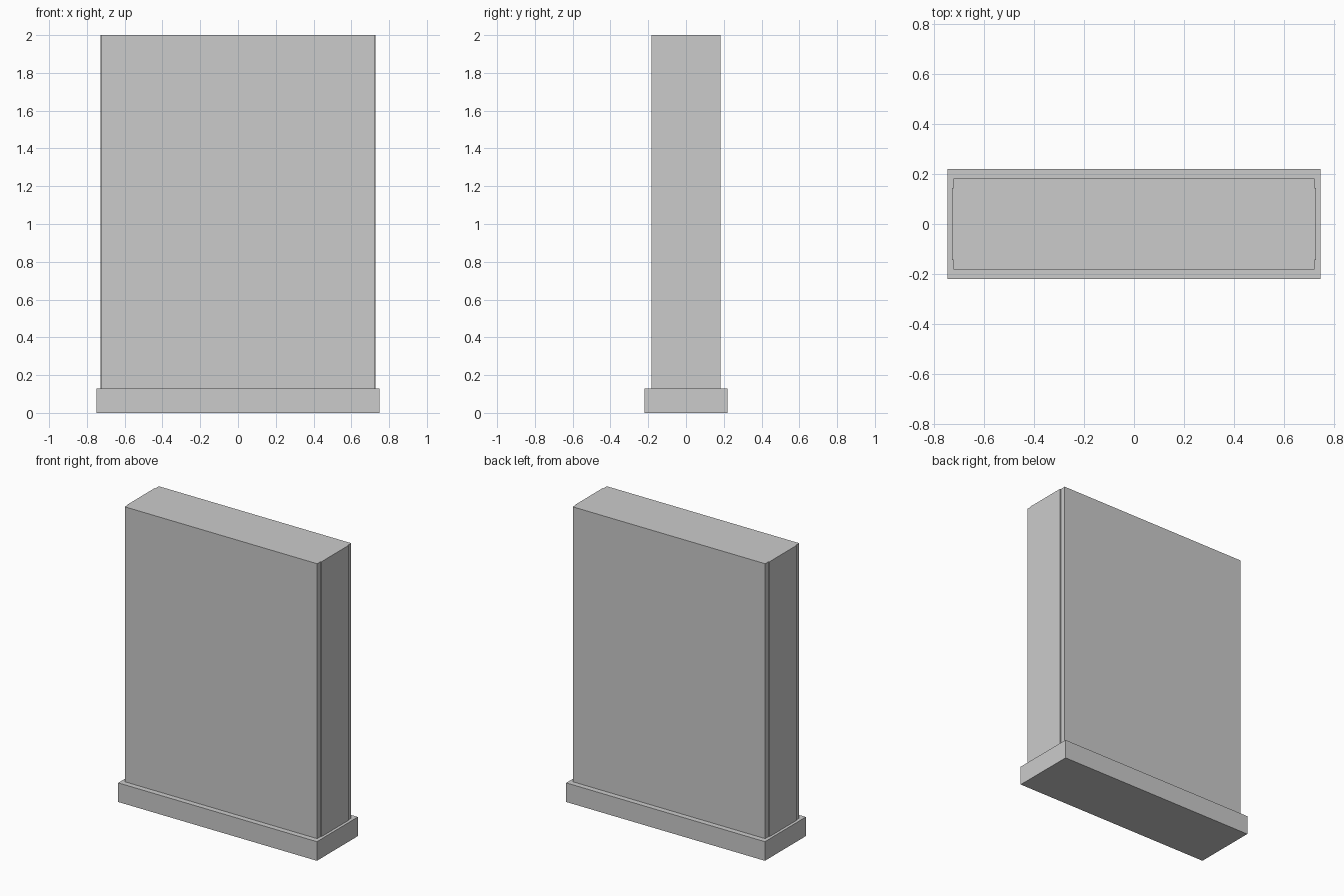
import bpy
import bmesh
from mathutils import Matrix, Vector

if "Cube" in bpy.data.objects:
    bpy.data.objects.remove(bpy.data.objects["Cube"])


def box(name, low, high):
    """Box spanning two opposite corners, with its origin at its centre."""
    low, high = Vector(low), Vector(high)
    mesh = bpy.data.meshes.new(name)
    bm = bmesh.new()
    bmesh.ops.create_cube(bm, size=1, matrix=Matrix.Diagonal((*(high - low), 1)))
    bm.to_mesh(mesh)
    bm.free()
    obj = bpy.data.objects.new(name, mesh)
    obj.location = (low + high) / 2
    bpy.context.collection.objects.link(obj)
    return obj


HEIGHT, BASE_TOP = 2.0, 0.13
CORE_Y, PANEL_Y = 0.145, 0.183

# Plinth
box("base", (-0.748, -0.22, 0), (0.748, 0.22, BASE_TOP))

# Upright slab, slightly wider than its facings
box("core", (-0.729, -CORE_Y, BASE_TOP), (0.729, CORE_Y, HEIGHT))

# Front and back facing panels
box("front_panel", (-0.724, -PANEL_Y, BASE_TOP), (0.724, -CORE_Y, HEIGHT))
box("back_panel", (-0.724, CORE_Y, BASE_TOP), (0.724, PANEL_Y, HEIGHT))
